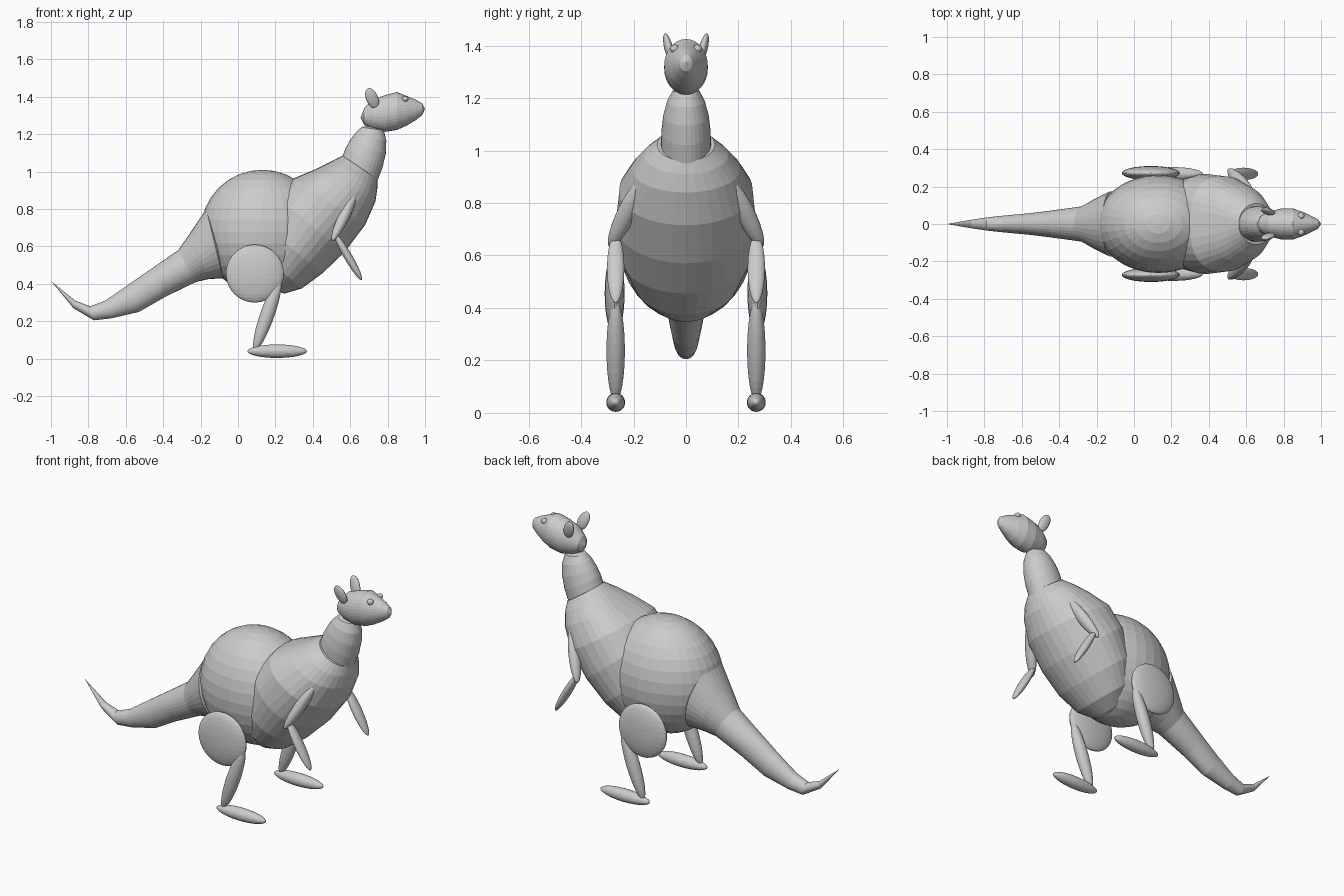
import bpy, bmesh, math
from mathutils import Vector, Matrix

fur = bpy.data.materials.new("grey_fur")
fur.diffuse_color = (0.6, 0.6, 0.6, 1)


def finish(name, bm):
    bmesh.ops.recalc_face_normals(bm, faces=bm.faces)
    mesh = bpy.data.meshes.new(name)
    bm.to_mesh(mesh)
    bm.free()
    mesh.materials.append(fur)
    obj = bpy.data.objects.new(name, mesh)
    bpy.context.collection.objects.link(obj)
    return obj


def ellipsoid(name, centre, radii, rot=None, seg=32, rings=16):
    bm = bmesh.new()
    bmesh.ops.create_uvsphere(bm, u_segments=seg, v_segments=rings, radius=1)
    m = Matrix.Translation(centre) @ (rot or Matrix()) @ Matrix.Diagonal((*radii, 1))
    bmesh.ops.transform(bm, matrix=m, verts=bm.verts)
    return finish(name, bm)


def limb(name, a, b, rx, ry):
    """Ellipsoid whose long axis runs from a to b; ry is its sideways radius."""
    a, b = Vector(a), Vector(b)
    z = (b - a).normalized()
    x = Vector((0, 1, 0)).cross(z).normalized()
    rot = Matrix((x, z.cross(x), z)).transposed().to_4x4()
    return ellipsoid(name, (a + b) / 2, (rx, ry, (b - a).length / 2), rot)


def loft(name, start, sections, end, seg=32):
    """Skin oval sections (top x, z, bottom x, z, half width, top squareness)."""
    bm = bmesh.new()
    rings = []
    for tx, tz, bx, bz, w, n in sections:
        c, h = Vector((tx + bx, 0, tz + bz)) / 2, Vector((tx - bx, 0, tz - bz)) / 2
        ring = []
        for i in range(seg):
            a = 2 * math.pi * i / seg
            s, k = math.sin(a), math.cos(a)
            e = 2 / n if s > 0 else 1
            p = c + h * math.copysign(abs(s) ** e, s)
            p.y = w * math.copysign(abs(k) ** e, k)
            ring.append(bm.verts.new(p))
        rings.append(ring)
    for r, q in zip(rings, rings[1:]):
        for i in range(seg):
            j = (i + 1) % seg
            bm.faces.new((r[i], r[j], q[j], q[i]))
    for tip, ring in ((start, rings[0]), (end, rings[-1])):
        v = bm.verts.new((tip[0], 0, tip[1]))
        for i in range(seg):
            bm.faces.new((v, ring[i], ring[(i + 1) % seg]))
    return finish(name, bm)


# Rump and tail
ellipsoid("rump", (0.13, 0, 0.68), (0.33, 0.262, 0.33))
loft("tail", (0, 0.62), [
    (-0.17, 0.80, -0.08, 0.43, 0.175, 2), (-0.25, 0.68, -0.16, 0.425, 0.135, 2),
    (-0.32, 0.58, -0.225, 0.41, 0.095, 2), (-0.45, 0.49, -0.39, 0.33, 0.075, 2),
    (-0.58, 0.40, -0.53, 0.25, 0.058, 2), (-0.71, 0.31, -0.68, 0.215, 0.045, 2),
    (-0.79, 0.28, -0.77, 0.205, 0.036, 2), (-0.87, 0.31, -0.88, 0.27, 0.022, 2),
], (-1, 0.415))

# Leaning body
loft("body", (0.18, 0.37), [
    (0.13, 0.44, 0.25, 0.348, 0.10, 2), (0.10, 0.58, 0.34, 0.375, 0.19, 2),
    (0.13, 0.72, 0.45, 0.455, 0.245, 2), (0.20, 0.87, 0.57, 0.57, 0.268, 2.2),
    (0.30, 0.965, 0.68, 0.715, 0.255, 2.6), (0.42, 1.015, 0.735, 0.84, 0.205, 2.6),
    (0.50, 1.055, 0.745, 0.91, 0.16, 2.2), (0.56, 1.085, 0.745, 0.96, 0.11, 2),
], (0.65, 1.02))

# Neck
loft("neck", (0.64, 0.98), [
    (0.56, 1.085, 0.745, 0.95, 0.095, 2), (0.575, 1.125, 0.772, 1.02, 0.094, 2),
    (0.60, 1.17, 0.79, 1.095, 0.087, 2), (0.63, 1.21, 0.793, 1.165, 0.072, 2),
    (0.66, 1.238, 0.78, 1.22, 0.05, 2),
], (0.72, 1.25))

# Head with pointed muzzle
loft("head", (0.655, 1.29), [
    (0.675, 1.34, 0.675, 1.25, 0.042, 2), (0.72, 1.385, 0.72, 1.225, 0.066, 2),
    (0.79, 1.41, 0.79, 1.213, 0.083, 2), (0.85, 1.425, 0.85, 1.223, 0.083, 2),
    (0.90, 1.405, 0.90, 1.245, 0.066, 2), (0.95, 1.385, 0.95, 1.275, 0.043, 2),
    (0.985, 1.365, 0.985, 1.302, 0.024, 2),
], (1, 1.335))

# Paired parts
for side, s in (("left", 1), ("right", -1)):
    y = 0.268 * s
    limb(side + "_ear", (0.738, 0.054 * s, 1.34), (0.695, 0.08 * s, 1.445), 0.032, 0.016)
    ellipsoid(side + "_eye", (0.893, 0.043 * s, 1.388), (0.018, 0.018, 0.016), seg=16, rings=8)
    limb(side + "_upper_arm", (0.63, 0.165 * s, 0.89), (0.505, 0.29 * s, 0.63), 0.03, 0.036)
    limb(side + "_forearm", (0.51, y, 0.68), (0.662, y, 0.42), 0.022, 0.033)
    ellipsoid(side + "_thigh", (0.09, 0.272 * s, 0.455), (0.155, 0.038, 0.155))
    limb(side + "_shin", (0.225, y, 0.43), (0.09, y, 0.045), 0.038, 0.035)
    limb(side + "_foot", (0.05, y, 0.04), (0.368, y, 0.04), 0.036, 0.036)
